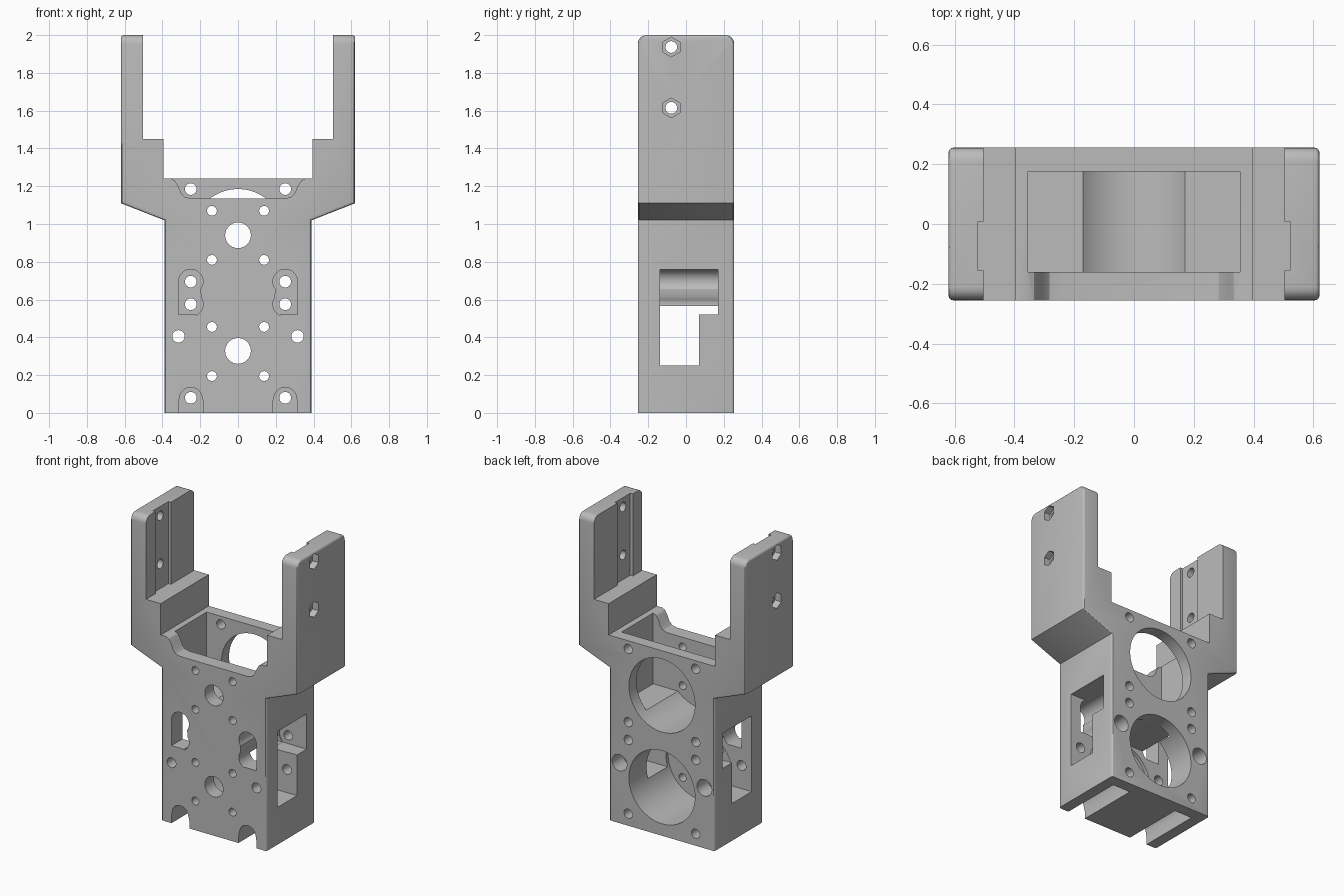
import bpy, bmesh, math

if "Cube" in bpy.data.objects:
    bpy.data.objects.remove(bpy.data.objects["Cube"])

FRONT, BACK = -0.255, 0.255
POCKET_FRONT, POCKET_BACK = -0.16, 0.175   # inner faces of front and back walls
UPPER_Z, LOWER_Z, BORE = 0.94, 0.325, 0.245
SCREW_X = 0.25


def circle(u, v, r, n=40, start=0.0, sweep=2 * math.pi):
    """Points of a full circle, or of an arc when sweep is smaller."""
    full = sweep > 6.2
    steps = n if full else n - 1
    return [(u + r * math.cos(start + sweep * i / steps),
             v + r * math.sin(start + sweep * i / steps)) for i in range(n)]


def rect(u0, u1, v0, v1):
    return [(u0, v0), (u1, v0), (u1, v1), (u0, v1)]


def add_prism(bm, profile, axis, lo, hi, side=1):
    """Extrude a 2D profile along x or y; side=-1 mirrors it across x."""
    def place(u, v, t):
        return (side * u, t, v) if axis == "y" else (side * t, u, v)
    ends = [[bm.verts.new(place(u, v, t)) for u, v in profile] for t in (lo, hi)]
    bm.faces.new(ends[0])
    bm.faces.new(ends[1][::-1])
    for i in range(len(profile)):
        j = (i + 1) % len(profile)
        bm.faces.new((ends[0][j], ends[0][i], ends[1][i], ends[1][j]))


def to_object(bm, name):
    bmesh.ops.recalc_face_normals(bm, faces=bm.faces[:])
    mesh = bpy.data.meshes.new(name)
    bm.to_mesh(mesh)
    bm.free()
    obj = bpy.data.objects.new(name, mesh)
    bpy.context.scene.collection.objects.link(obj)
    return obj


# Main body: forked outline extruded front to back
half = [(0.39, 0), (0.39, 1.02), (0.62, 1.11), (0.62, 2.0),
        (0.503, 2.0), (0.503, 1.45), (0.395, 1.45), (0.395, 1.24)]
bm = bmesh.new()
add_prism(bm, half + [(-x, z) for x, z in reversed(half)], "y", FRONT, BACK)
bmesh.ops.recalc_face_normals(bm, faces=bm.faces[:])

# Rounded fork tips
tips = [e for e in bm.edges if all(v.co.z > 1.99 for v in e.verts)
        and abs(e.verts[0].co.y - e.verts[1].co.y) < 0.01]
bmesh.ops.bevel(bm, geom=tips, offset=0.045, segments=6, profile=0.5, affect="EDGES")


# Softened outer edges
def faces_out(f):
    return f.normal.x * f.calc_center_median().x > 0.1


bm.normal_update()
rim = [e for e in bm.edges if len(e.link_faces) == 2
       and faces_out(e.link_faces[0]) != faces_out(e.link_faces[1])
       and max(v.co.z for v in e.verts) > 0.01]
bmesh.ops.bevel(bm, geom=rim, offset=0.014, segments=3, profile=0.5, affect="EDGES")
body = to_object(bm, "fork_bracket")


def cut(name, *prisms, mirror=False):
    """Subtract a group of separate prisms from the body."""
    bm = bmesh.new()
    for profile, axis, lo, hi in prisms:
        for side in ((1, -1) if mirror else (1,)):
            add_prism(bm, profile, axis, lo, hi, side)
    cutter = to_object(bm, name)
    cutter.hide_render = True
    mod = body.modifiers.new(name, "BOOLEAN")
    mod.operation, mod.solver, mod.object = "DIFFERENCE", "EXACT", cutter
    graph = bpy.context.evaluated_depsgraph_get()
    mesh = bpy.data.meshes.new_from_object(body.evaluated_get(graph))
    body.modifiers.clear()
    body.data = mesh
    bpy.data.objects.remove(cutter)


# Open upper pocket, and the two large bores through the back wall
cut("pocket", (rect(-0.355, 0.355, 0.765, 1.4), "y", POCKET_FRONT, POCKET_BACK))
cut("bores", *[(circle(0, z, BORE, 72), "y", POCKET_FRONT, 0.3)
               for z in (UPPER_Z, LOWER_Z)])

# Dip in the top of the front wall
lip = [(0.36, 1.242), (0.335, 1.23), (0.318, 1.205), (0.302, 1.165),
       (0.282, 1.143), (0.25, 1.135)]
cut("front_dip", ([(0.36, 1.4)] + lip + [(-x, z) for x, z in reversed(lip)]
                  + [(-0.36, 1.4)], "y", -0.3, POCKET_FRONT + 0.002))

# Screw access channels reaching the back wall
arch = [(0.315, -0.05), (0.315, 0.05)] + circle(SCREW_X, 0.075, 0.06, 16, 0.1, 2.94) \
    + [(0.182, 0.05), (0.182, -0.05)]
cut("bottom_channels", (arch, "y", -0.3, POCKET_BACK), mirror=True)
peanut = [(0.315, 0.52), (0.315, 0.695)] \
    + circle(SCREW_X, 0.695, 0.065, 20, 0.05, 3.75) \
    + circle(SCREW_X, 0.575, 0.065, 14, 2.55, 1.7) + [(0.222, 0.52)]
cut("middle_channels", (peanut, "y", -0.3, POCKET_BACK), mirror=True)

# Side windows: stepped opening, passing fully across in its lower part
passage = [(-0.138, 0.25), (0.068, 0.25), (0.068, 0.522), (0.17, 0.522),
           (0.17, 0.565), (-0.138, 0.565)]
cut("cross_passage", (passage, "x", -0.8, 0.8))
cut("side_windows", (rect(-0.138, 0.17, 0.55, 0.758), "x", SCREW_X, 0.8), mirror=True)

# Screw holes in the back wall, and counterbored holes near the sides
cut("back_screw_holes", *[(circle(SCREW_X, z, 0.031, 24), "y", 0.1, 0.3)
                          for z in (0.08, 0.575, 0.695, 1.185)], mirror=True)
cut("side_holes", (circle(0.315, 0.405, 0.033, 24), "y", -0.3, 0.3), mirror=True)
cut("side_counterbores", (circle(0.315, 0.405, 0.055, 32), "y", 0.14, 0.3), mirror=True)

# Shaft holes and their small screw holes in the front wall
cut("shaft_holes", *[(circle(0, z, 0.068, 40), "y", -0.3, -0.1)
                     for z in (UPPER_Z, LOWER_Z + 0.003)])
cut("front_screw_holes", *[(circle(0.138, z + d, 0.026, 24), "y", -0.3, -0.1)
                           for z in (UPPER_Z, LOWER_Z) for d in (-0.13, 0.13)],
    mirror=True)

# Fork arms: inner groove, screw holes and hexagonal nut recesses
cut("arm_grooves", (rect(-0.155, 0.008, 1.45, 2.1), "x", 0.45, 0.522), mirror=True)
cut("arm_holes", *[(circle(-0.078, z, 0.031, 24), "x", 0.45, 0.7)
                   for z in (1.615, 1.937)], mirror=True)
cut("nut_recesses", *[(circle(-0.078, z, 0.052, 6, math.pi / 2), "x", 0.575, 0.7)
                      for z in (1.615, 1.937)], mirror=True)

# Material and shading
grey = bpy.data.materials.new("plain_grey")
grey.use_nodes = True
colour = (0.5, 0.5, 0.5, 1)
grey.diffuse_color = colour
grey.node_tree.nodes["Principled BSDF"].inputs["Base Color"].default_value = colour
body.data.materials.clear()
body.data.materials.append(grey)
for poly in body.data.polygons:
    poly.material_index = 0

bpy.ops.object.select_all(action="DESELECT")
body.select_set(True)
bpy.context.view_layer.objects.active = body
bpy.ops.object.shade_smooth_by_angle(angle=math.radians(30))
